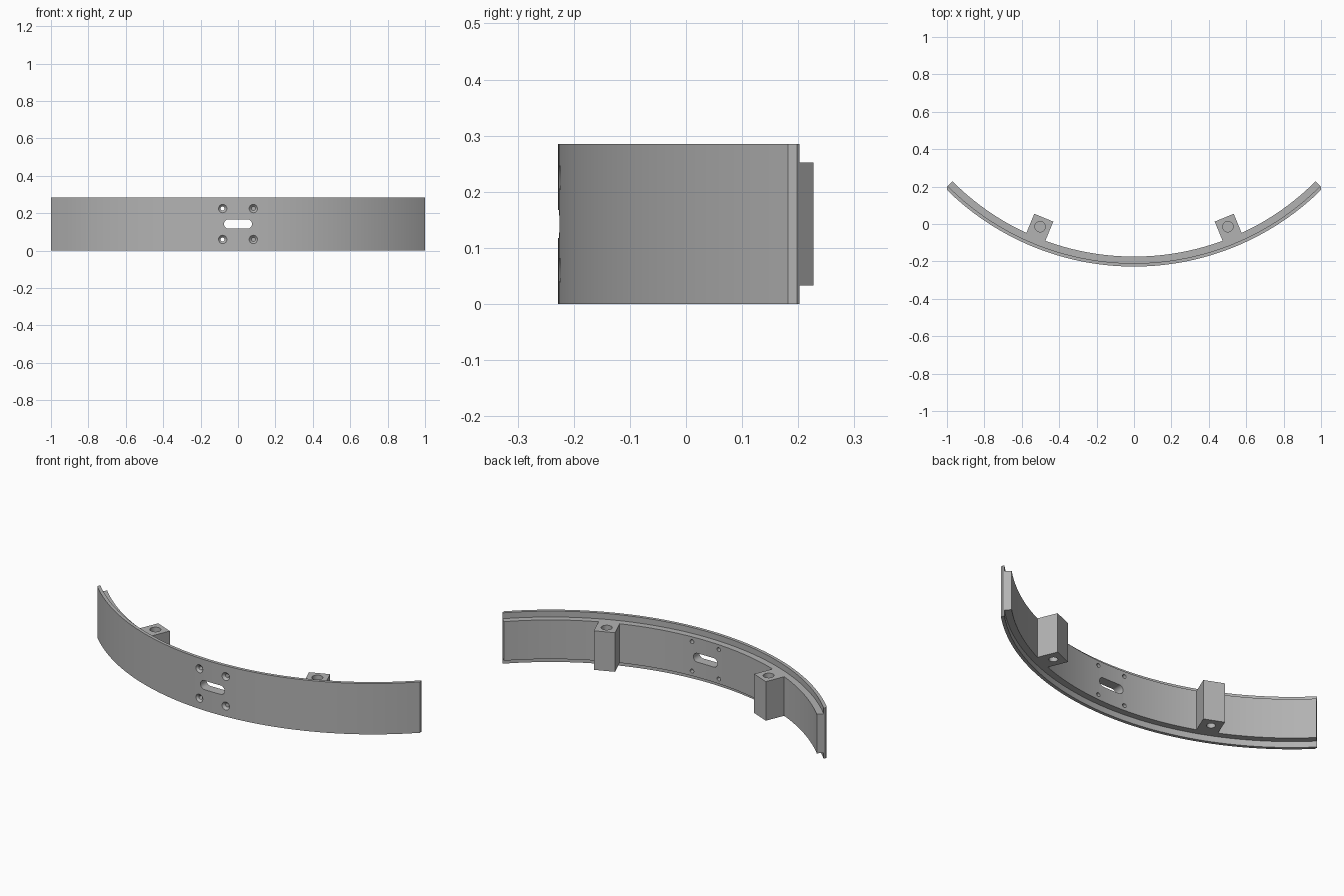
import bpy, bmesh
from math import sin, cos, radians
from mathutils import Matrix, Vector

if "Cube" in bpy.data.objects:
    bpy.data.objects.remove(bpy.data.objects["Cube"], do_unlink=True)

# Main dimensions
R_OUT, FLANGE, THICK = 1.4255, 0.018, 0.0535
CENTER_Y = 1.1978
HEIGHT, LIP = 0.285, 0.033
MID_Z = HEIGHT / 2
SEGMENTS = 56

grey = bpy.data.materials.new("plain grey")
grey.use_nodes = True
colour = (0.45, 0.45, 0.45, 1)
grey.diffuse_color = colour
grey.node_tree.nodes["Principled BSDF"].inputs["Base Color"].default_value = colour


def make_object(name, bm):
    bmesh.ops.recalc_face_normals(bm, faces=bm.faces)
    mesh = bpy.data.meshes.new(name)
    bm.to_mesh(mesh)
    bm.free()
    mesh.materials.append(grey)
    obj = bpy.data.objects.new(name, mesh)
    bpy.context.collection.objects.link(obj)
    return obj


def combine(target, other, operation):
    """Apply a boolean and discard the helper."""
    other.hide_render = True
    mod = target.modifiers.new(operation, "BOOLEAN")
    mod.operation, mod.solver, mod.object = operation, "EXACT", other
    bpy.context.view_layer.objects.active = target
    bpy.ops.object.modifier_apply(modifier=mod.name)
    bpy.data.objects.remove(other, do_unlink=True)


def cone(name, r1, r2, depth, matrix, sides=32):
    bm = bmesh.new()
    bmesh.ops.create_cone(bm, cap_ends=True, segments=sides, radius1=r1,
                          radius2=r2, depth=depth, matrix=matrix)
    return make_object(name, bm)


def box(name, size, matrix):
    bm = bmesh.new()
    bmesh.ops.create_cube(bm, size=1, matrix=matrix @ Matrix.Diagonal((*size, 1)))
    return make_object(name, bm)


# Curved band: stepped section swept through a quarter circle
r_mid, r_in = R_OUT - FLANGE, R_OUT - THICK
section = [(R_OUT, 0), (R_OUT, HEIGHT), (r_mid, HEIGHT), (r_mid, HEIGHT - LIP),
           (r_in, HEIGHT - LIP), (r_in, LIP), (r_mid, LIP), (r_mid, 0)]
bm = bmesh.new()
rings = []
for i in range(SEGMENTS + 1):
    a = radians(-45 + 90 * i / SEGMENTS)
    rings.append([bm.verts.new((r * sin(a), CENTER_Y - r * cos(a), z)) for r, z in section])
for a, b in zip(rings, rings[1:]):
    for j in range(len(section)):
        k = (j + 1) % len(section)
        bm.faces.new((a[j], a[k], b[k], b[j]))
bm.faces.new(rings[0])
bm.faces.new(rings[-1])

# Trim the outermost corners flat
for side in (-1, 1):
    cut = bmesh.ops.bisect_plane(bm, geom=bm.verts[:] + bm.edges[:] + bm.faces[:],
                                 plane_co=(side, 0, 0), plane_no=(side, 0, 0), clear_outer=True)
    edges = [e for e in cut["geom_cut"] if isinstance(e, bmesh.types.BMEdge)]
    bmesh.ops.edgeloop_fill(bm, edges=edges)
band = make_object("curved_band", bm)

# Mounting blocks on the inner face, with a blind hole in each end
for side in (-1, 1):
    turn = (Matrix.Translation((0, CENTER_Y, 0))
            @ Matrix.Rotation(radians(22.5 * side), 4, "Z"))
    r_far, r_near = 1.26, 1.39
    place = turn @ Matrix.Translation((0, -(r_far + r_near) / 2, MID_Z))
    block = box("mounting_block", (0.11, r_near - r_far, HEIGHT - 2 * LIP), place)
    combine(band, block, "UNION")
    for z, radius in ((HEIGHT - LIP, 0.028), (LIP, 0.022)):
        spot = turn @ Matrix.Translation((0, -1.312, z))
        combine(band, cone("block_hole", radius, radius, 0.14, spot), "DIFFERENCE")

# Central slot with rounded ends
along_y = Matrix.Rotation(radians(-90), 4, "X")
FRONT_Y = CENTER_Y - R_OUT
bm = bmesh.new()
outline = []
for i in range(34):
    a = radians(-90 + 180 * (i % 17) / 16 + (180 if i > 16 else 0))
    shift = 0.05 if i < 17 else -0.05
    outline.append(bm.verts.new((shift + 0.025 * cos(a), FRONT_Y - 0.1, MID_Z + 0.025 * sin(a))))
face = bm.faces.new(outline)
extruded = bmesh.ops.extrude_face_region(bm, geom=[face])["geom"]
bmesh.ops.translate(bm, vec=Vector((0, 0.25, 0)),
                    verts=[v for v in extruded if isinstance(v, bmesh.types.BMVert)])
combine(band, make_object("slot", bm), "DIFFERENCE")

# Four countersunk screw holes
for x in (-0.083, 0.083):
    for z in (MID_Z - 0.0825, MID_Z + 0.0825):
        surface = CENTER_Y - (R_OUT ** 2 - x ** 2) ** 0.5
        through = Matrix.Translation((x, surface, z)) @ along_y
        combine(band, cone("screw_hole", 0.011, 0.011, 0.3, through), "DIFFERENCE")
        combine(band, cone("countersink", 0.034, 0.011, 0.024, through), "DIFFERENCE")

# Smooth the curves, keep the corners crisp
bpy.ops.object.select_all(action="DESELECT")
band.select_set(True)
bpy.context.view_layer.objects.active = band
bpy.ops.object.shade_smooth_by_angle(angle=radians(25))
